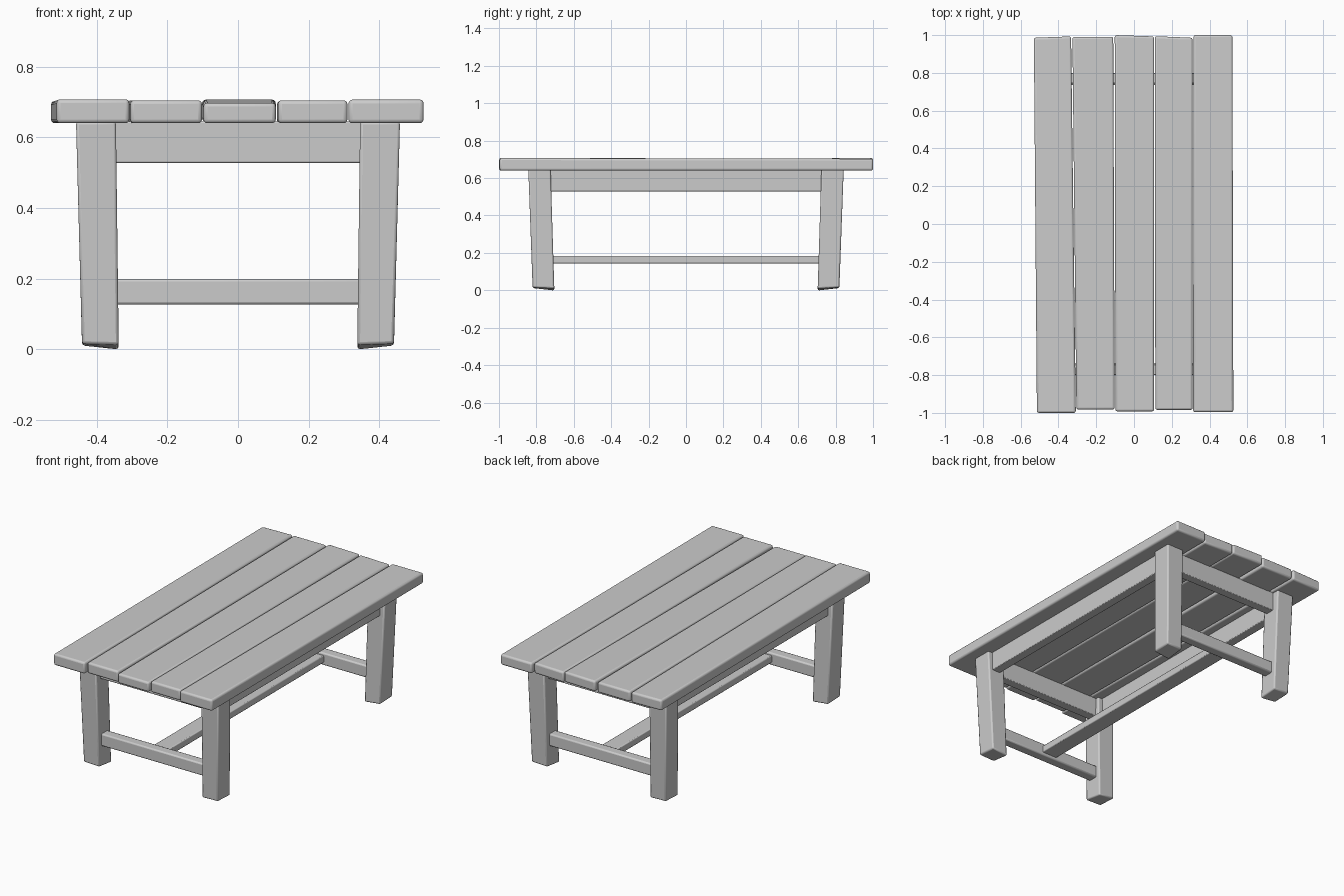
import bpy

if "Cube" in bpy.data.objects:
    bpy.data.objects.remove(bpy.data.objects["Cube"])

FACES = [(0, 3, 2, 1), (4, 5, 6, 7), (0, 1, 5, 4),
         (1, 2, 6, 5), (2, 3, 7, 6), (3, 0, 4, 7)]


def block(name, corners, bevel, segments=2, flip=False):
    """Six-sided timber from bottom and top corner loops, with eased edges."""
    faces = [tuple(reversed(f)) for f in FACES] if flip else FACES
    mesh = bpy.data.meshes.new(name)
    mesh.from_pydata(corners, [], faces)
    obj = bpy.data.objects.new(name, mesh)
    bpy.context.collection.objects.link(obj)
    mod = obj.modifiers.new("eased_edges", "BEVEL")
    mod.width = bevel
    mod.segments = segments
    mod.limit_method = "NONE"
    bpy.ops.object.select_all(action="DESELECT")
    obj.select_set(True)
    bpy.context.view_layer.objects.active = obj
    bpy.ops.object.shade_smooth_by_angle()
    return obj


def bar(name, x, y, z, bevel):
    """Straight timber from (min, max) ranges."""
    loop = [(x[0], y[0]), (x[1], y[0]), (x[1], y[1]), (x[0], y[1])]
    return block(name, [(a, b, h) for h in z for a, b in loop], bevel)


# Tabletop planks: front x range, back x range, front y, back y left/right,
# front z range, back z range
planks = [
    ((-0.514, -0.308), (-0.530, -0.333), -1.0, (0.986, 0.993), (0.640, 0.708), (0.640, 0.703)),
    ((-0.305, -0.102), (-0.326, -0.110), -0.982, (0.991, 0.991), (0.640, 0.705), (0.640, 0.703)),
    ((-0.098, 0.107), (-0.102, 0.107), -0.992, (1.000, 0.993), (0.640, 0.698), (0.645, 0.707)),
    ((0.113, 0.310), (0.110, 0.310), -0.984, (0.994, 0.986), (0.640, 0.705), (0.640, 0.703)),
    ((0.313, 0.526), (0.315, 0.521), -0.996, (1.000, 1.000), (0.640, 0.707), (0.640, 0.703)),
]
for i, (fx, bx, fy, by, fz, bz) in enumerate(planks):
    pts = [p for k in (0, 1) for p in (
        (fx[0], fy, fz[k]), (fx[1], fy, fz[k]),
        (bx[1], by[1], bz[k]), (bx[0], by[0], bz[k]))]
    block(f"tabletop_plank_{i + 1}", pts, 0.011, 3)

# Legs, leaning slightly inward towards the floor
for sx, side in ((-1, "left"), (1, "right")):
    for sy, end in ((-1, "front"), (1, "back")):
        pts = [(0.338, 0.704, -0.002), (0.442, 0.704, 0.010),
               (0.442, 0.820, 0.015), (0.338, 0.820, 0.012),
               (0.346, 0.724, 0.645), (0.459, 0.724, 0.645),
               (0.459, 0.843, 0.645), (0.346, 0.843, 0.645)]
        block(f"{end}_{side}_leg", [(sx * x, sy * y, z) for x, y, z in pts],
              0.008, flip=sx * sy < 0)

# Aprons and lower stretchers between the legs
for s, end in ((-1, "front"), (1, "back")):
    y = sorted((s * 0.745, s * 0.800))
    bar(f"{end}_apron", (-0.37, 0.37), y, (0.528, 0.645), 0.004)
    y = sorted((s * 0.735, s * 0.795))
    bar(f"{end}_stretcher", (-0.36, 0.36), y, (0.126, 0.199), 0.008)
for s, side in ((-1, "left"), (1, "right")):
    x = sorted((s * 0.375, s * 0.430))
    bar(f"{side}_apron", x, (-0.75, 0.75), (0.528, 0.645), 0.004)

# Long stretcher joining the two end stretchers
bar("long_stretcher", (-0.05, 0.05), (-0.76, 0.76), (0.142, 0.184), 0.005)
